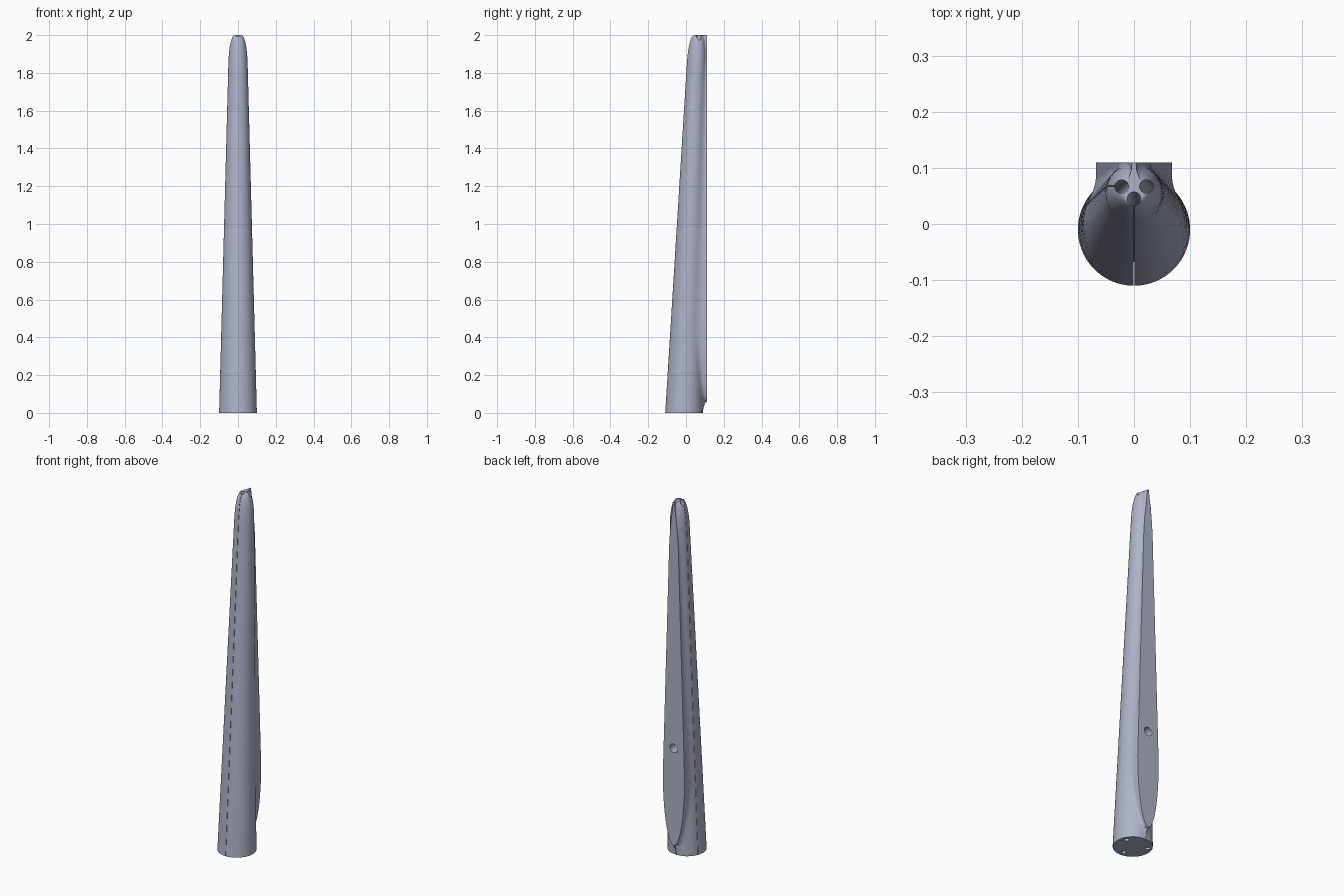
import bpy, bmesh, math
from mathutils import Vector

cube = bpy.data.objects.get("Cube")
if cube:
    bpy.data.objects.remove(cube, do_unlink=True)

mat = bpy.data.materials.new("blue_grey")
mat.use_nodes = True
colour = (0.42, 0.45, 0.58, 1)
mat.diffuse_color = colour
mat.node_tree.nodes["Principled BSDF"].inputs["Base Color"].default_value = colour

BACK, DOME, TOP = 0.11, 1.84, 2.0


def lerp(a, b, t):
    return a + (b - a) * t


def radius(z):
    r = 0.1 - 0.0265 * z
    if z > DOME:
        t = (z - DOME) / (TOP - DOME)
        r = lerp(0.018, r, math.sqrt(max(0, 1 - t ** 2.4)))
    return r


def plate_half_width(z):
    if z < 0.06:
        return 0.002
    if z < 0.45:
        return max(0.002, 0.068 * math.sqrt(max(0, 1 - ((0.45 - z) / 0.39) ** 2)))
    if z < 1.8:
        return lerp(0.068, 0.027, (z - 0.45) / 1.35)
    return lerp(0.027, 0.004, (z - 1.8) / 0.2)


def section(z):
    """Half outline from the front round to the flat back."""
    r, c = radius(z), min(0.06, -0.01 + 0.0355 * z)
    w = plate_half_width(z)
    yb = BACK if z >= 0.06 else 0.09 + 0.02 * (z / 0.06) ** 2.5
    yb = max(yb, c + r * 0.995)
    xs = min(w + 0.012 + 0.02 * max(0, 1 - z / 0.2), 0.96 * r)
    end = math.asin(xs / r)
    pts = []
    for i in range(29):
        a = lerp(0, math.pi - end, i / 28)
        pts.append((r * math.sin(a), c - r * math.cos(a)))
    # concave fillet between the round body and the plate edge
    ys = pts[-1][1]
    rise = min((xs - w) * xs / max(ys - c, 0.001), 0.6 * (yb - ys))
    y1, y2 = ys + rise, min(ys + 1.5 * rise, yb - 0.0004)
    for i in range(1, 7):
        t = i / 6
        x = (1 - t) ** 2 * xs + (1 - (1 - t) ** 2) * w
        y = (1 - t) ** 2 * ys + 2 * t * (1 - t) * y1 + t * t * y2
        pts.append((x, min(y, yb)))
    pts.append((w, yb))
    return pts


def make_object(name, bm):
    bmesh.ops.recalc_face_normals(bm, faces=bm.faces)
    mesh = bpy.data.meshes.new(name)
    bm.to_mesh(mesh)
    bm.free()
    mesh.materials.append(mat)
    ob = bpy.data.objects.new(name, mesh)
    bpy.context.collection.objects.link(ob)
    return ob


def loft(name, rings):
    bm = bmesh.new()
    loops = [[bm.verts.new(p) for p in ring] for ring in rings]
    n = len(loops[0])
    for a, b in zip(loops, loops[1:]):
        for i in range(n):
            j = (i + 1) % n
            bm.faces.new((a[i], a[j], b[j], b[i]))
    bm.faces.new(loops[0][::-1])
    bm.faces.new(loops[-1])
    return make_object(name, bm)


# Tapered round body with its flat mounting plate
heights = [0.012 * i for i in range(6)]
heights += [0.06 + 0.39 * (1 - math.cos(math.pi / 2 * i / 18)) for i in range(1, 19)]
heights += [lerp(0.45, DOME, i / 16) for i in range(1, 17)]
heights += [lerp(DOME, TOP, math.sin(math.pi / 2 * i / 12)) for i in range(1, 13)]
rings = []
for z in heights:
    half = section(z)
    mirrored = [(-x, y) for x, y in half[:0:-1]]
    rings.append([(x, y, z) for x, y in half + mirrored])
body = loft("tapered_body", rings)


def tube(name, start, end, r):
    start, end = Vector(start), Vector(end)
    turn = (end - start).to_track_quat('Z', 'Y')
    circle = [turn @ Vector((r * math.cos(math.tau * i / 24),
                             r * math.sin(math.tau * i / 24), 0)) for i in range(24)]
    return loft(name, [[p + v for v in circle] for p in (start, end)])


def slit(name, start, end, out):
    """Thin sheet from a bore to the outside of the body."""
    out = Vector(out)
    side = Vector((-out.y, out.x, 0)).normalized() * 0.0008
    ends = []
    for p in (Vector(start), Vector(end)):
        ends.append([p - side, p + out + side * -1, p + out + side, p + side])
    return loft(name, ends)


# Three lengthwise bores with narrow slits, and a screw hole in the back
cutters = []
bores = [("front", (0, -0.08), (0, 0.045), (0, -0.06, 0)),
         ("left", (0.068, 0.024), (0.022, 0.067), (0.06, 0.006, 0)),
         ("right", (-0.068, 0.024), (-0.022, 0.067), (-0.06, 0.006, 0))]
for side, low, high, out in bores:
    a, b = Vector((*low, 0)), Vector((*high, TOP))
    step = (b - a) * 0.02
    cutters.append(tube(side + "_bore", a - step, b + step, 0.012))
    cutters.append(slit(side + "_slit", a - step, b + step, out))
cutters.append(tube("screw_hole", (0, 0.03, 0.61), (0, 0.2, 0.61), 0.024))

bpy.context.view_layer.objects.active = body
for cutter in cutters:
    cutter.hide_render = True
    mod = body.modifiers.new(cutter.name, 'BOOLEAN')
    mod.operation = 'DIFFERENCE'
    mod.solver = 'EXACT'
    mod.object = cutter
    bpy.ops.object.modifier_apply(modifier=mod.name)
for cutter in cutters:
    bpy.data.objects.remove(cutter, do_unlink=True)

bpy.ops.object.select_all(action='DESELECT')
body.select_set(True)
bpy.ops.object.shade_smooth_by_angle(angle=math.radians(30))
